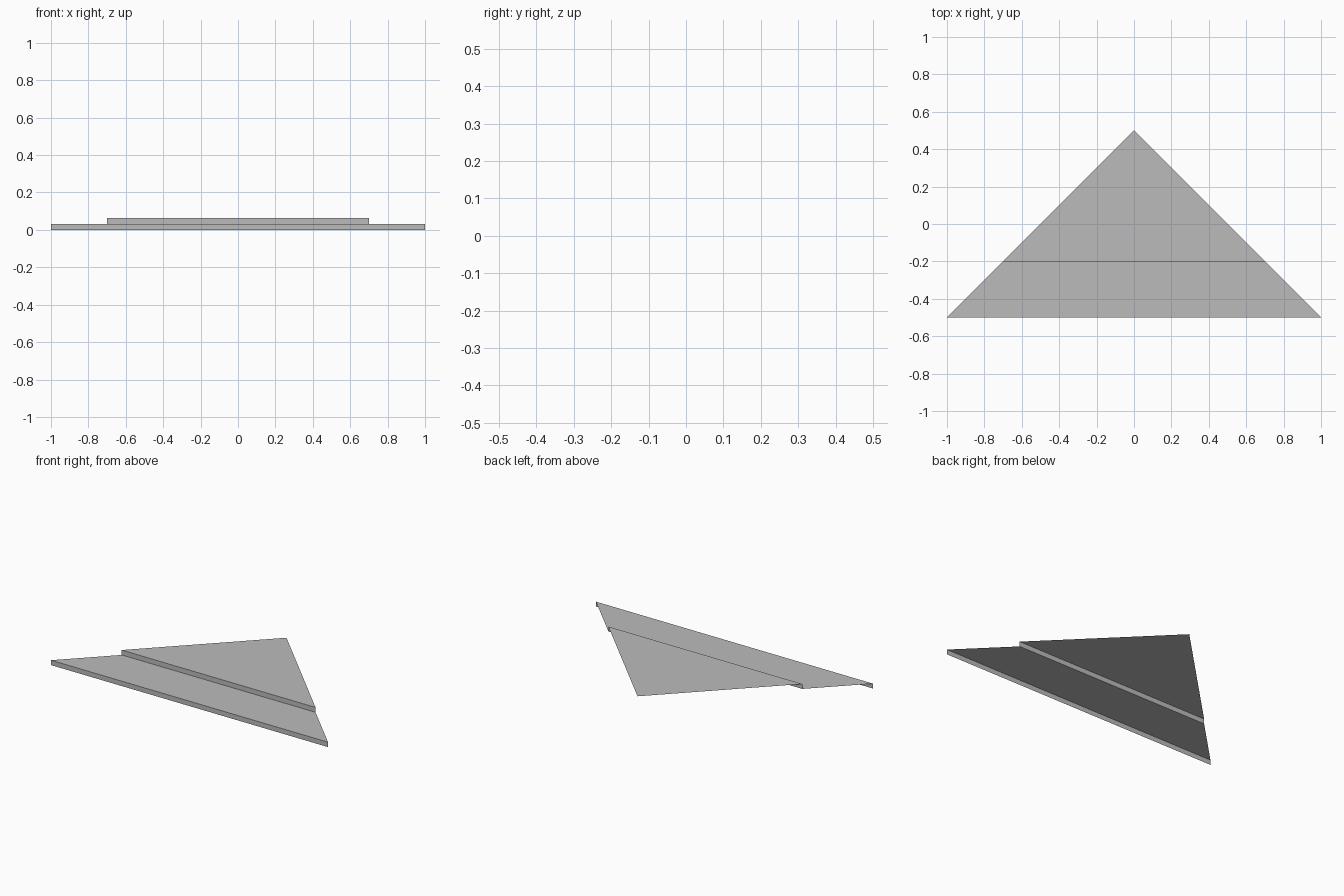
import bpy
import bmesh

cube = bpy.data.objects.get("Cube")
if cube:
    bpy.data.objects.remove(cube, do_unlink=True)

# One plain grey for the whole sheet
GREY = (0.5, 0.5, 0.5, 1.0)
grey = bpy.data.materials.new("plain_grey")
grey.use_nodes = True
grey.diffuse_color = GREY
grey.node_tree.nodes["Principled BSDF"].inputs["Base Color"].default_value = GREY

FRONT, STEP, APEX = -0.5, -0.2, 0.5
RISE = 0.032


def add_sheet(name, profile):
    """Sweep a (y, z) profile across a triangle that narrows to the apex."""
    bm = bmesh.new()
    rows = []
    for y, z in profile:
        half = APEX - y
        xs = (-half, half) if half > 0 else (0,)
        rows.append([bm.verts.new((x, y, z)) for x in xs])
    for low, high in zip(rows, rows[1:]):
        bm.faces.new(low + high[::-1])
    mesh = bpy.data.meshes.new(name)
    bm.to_mesh(mesh)
    bm.free()
    mesh.materials.append(grey)
    obj = bpy.data.objects.new(name, mesh)
    bpy.context.collection.objects.link(obj)
    return obj


# Lower step: front riser and tread
add_sheet("lower_step", [(FRONT, 0), (FRONT, RISE), (STEP, RISE)])
# Upper step: second riser and triangular top
add_sheet("upper_step", [(STEP, RISE), (STEP, 2 * RISE), (APEX, 2 * RISE)])
